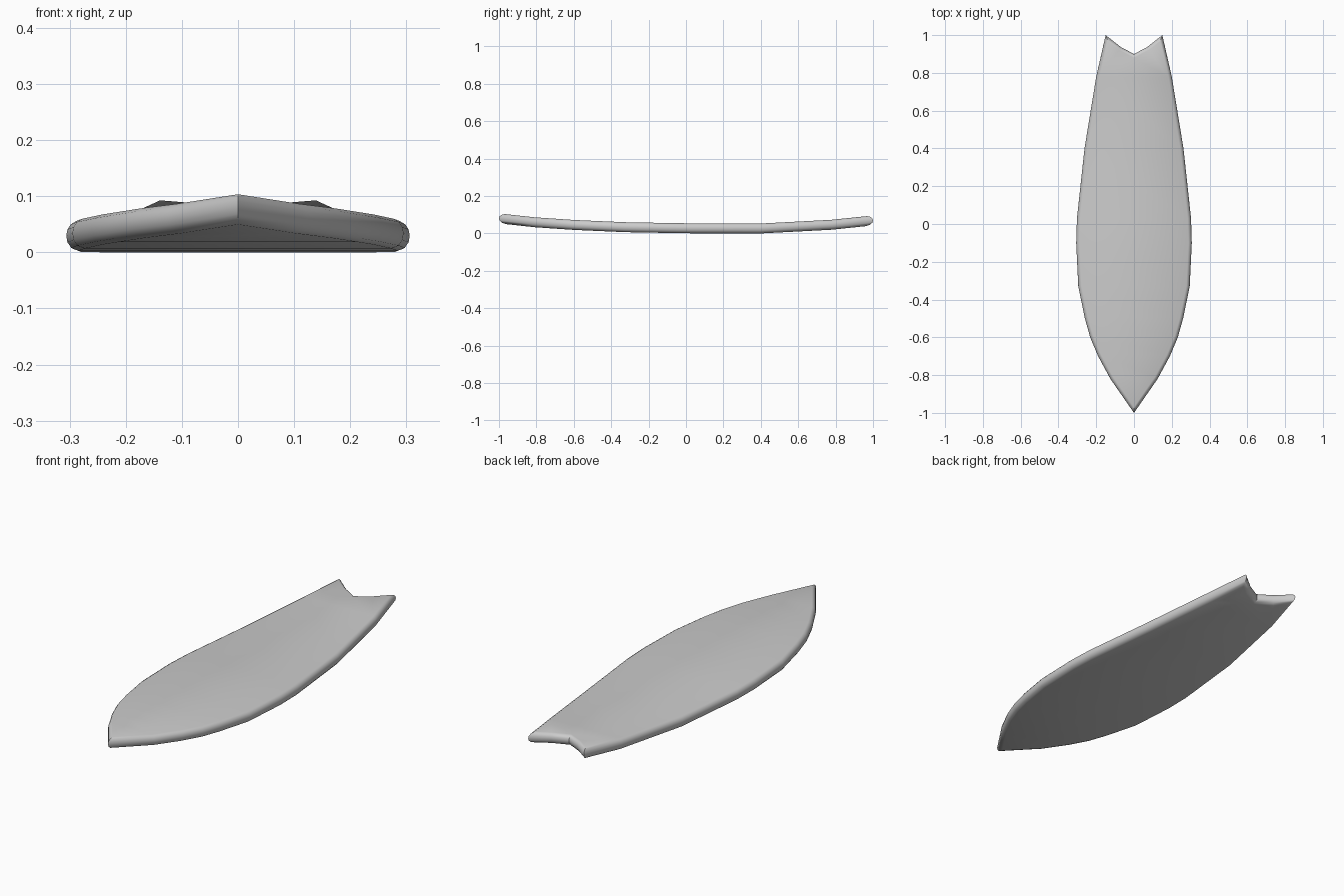
import bpy, bmesh, math
from mathutils import Vector

if "Cube" in bpy.data.objects:
    bpy.data.objects.remove(bpy.data.objects["Cube"])

# Half outline: nose, rail, tail tip, swallow notch
HALF = [(0, -1), (.125, -.82), (.19, -.7), (.232, -.6), (.26, -.5), (.295, -.33),
        (.306, -.1), (.302, .03), (.262, .4), (.2, .78), (.15, 1), (.07, .937), (0, .9)]
SIDE = 9  # last rail point before the tail tip
# Bottom curve along the length: (y, z)
ROCKER = [(-1, .054), (-.82, .034), (-.6, .019), (-.33, .007), (0, .001),
          (.4, 0), (.6, .009), (.78, .02), (1, .043)]
# Rounded rail section, bottom to top: (inset, height)
RAIL = [(.022, 0), (.009, .005), (.002, .015), (0, .027),
        (.002, .038), (.008, .047), (.018, .053)]


def rocker(y):
    y = max(-1, min(1, y))
    for (a, za), (b, zb) in zip(ROCKER, ROCKER[1:]):
        if y <= b:
            return za + (zb - za) * (y - a) / (b - a)


def inset(loop, d):
    """Mitred inset of a closed anticlockwise outline."""
    out = []
    for i, p in enumerate(loop):
        e0 = (p - loop[i - 1]).normalized()
        e1 = (loop[(i + 1) % len(loop)] - p).normalized()
        n0, n1 = Vector((-e0.y, e0.x)), Vector((-e1.y, e1.x))
        out.append(p + (n0 + n1) * d / (1 + n0.dot(n1)))
    return out


outline = [Vector(p) for p in HALF] + [Vector((-x, y)) for x, y in HALF[-2:0:-1]]
count = len(outline)
bm = bmesh.new()

# Stack the rail rings and bridge them
rings = []
for d, h in RAIL:
    rings.append([bm.verts.new((p.x, p.y, rocker(p.y) + h)) for p in inset(outline, d)])
for low, high in zip(rings, rings[1:]):
    for i in range(count):
        j = (i + 1) % count
        bm.faces.new((low[i], low[j], high[j], high[i]))

# Deck and bottom: cross strips, then the forked tail
for r in (rings[0], rings[-1]):
    bm.faces.new((r[0], r[1], r[-1]))
    for i in range(1, SIDE):
        bm.faces.new((r[i], r[i + 1], r[-i - 1], r[-i]))
    s, notch = SIDE, r[SIDE + 3]
    for sign in (1, -1):
        side, tip, mid = (r[sign * (s + k)] for k in range(3))
        bm.faces.new((side, tip, mid))
        bm.faces.new((side, mid, notch))
    bm.faces.new((r[s], notch, r[-s]))
bmesh.ops.recalc_face_normals(bm, faces=bm.faces)

mesh = bpy.data.meshes.new("board")
bm.to_mesh(mesh)
bm.free()
board = bpy.data.objects.new("board", mesh)
bpy.context.collection.objects.link(board)

# Plain grey finish
grey = bpy.data.materials.new("light_grey")
grey.use_nodes = True
color = (.6, .6, .6, 1)
grey.diffuse_color = color
grey.node_tree.nodes["Principled BSDF"].inputs["Base Color"].default_value = color
mesh.materials.append(grey)

bpy.context.view_layer.objects.active = board
board.select_set(True)
bpy.ops.object.shade_smooth_by_angle(angle=math.radians(35))
